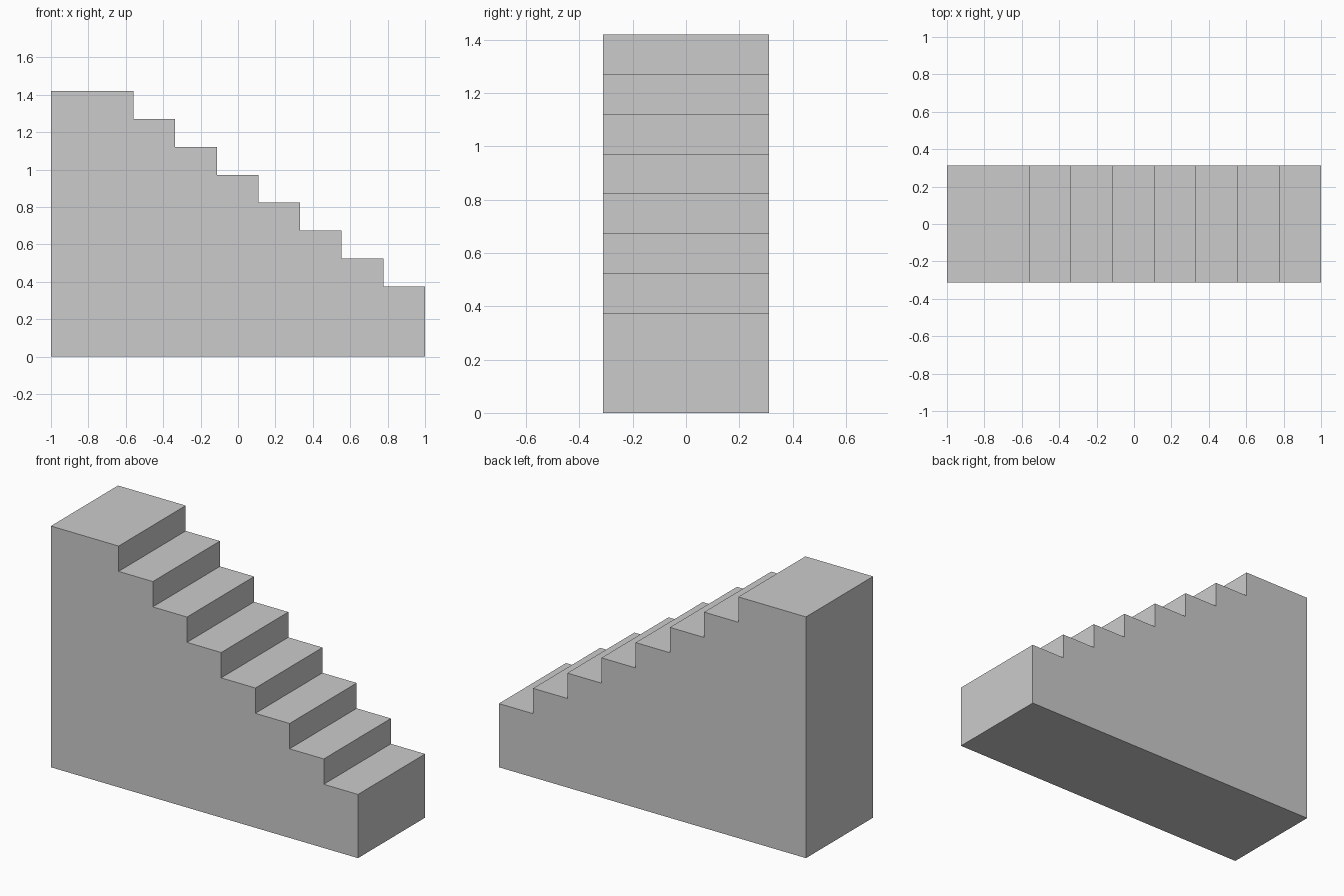
import bpy
import bmesh

if "Cube" in bpy.data.objects:
    bpy.data.objects.remove(bpy.data.objects["Cube"])

STEPS = 7
HALF_WIDTH = 0.312
LANDING_X = -0.559           # front edge of the top landing
TOP, FIRST = 1.42, 0.375     # landing height and lowest tread height
run = (1.0 - LANDING_X) / STEPS
rise = (TOP - FIRST) / STEPS

# Side profile: base, back wall, landing, then the descending steps
profile = [(1.0, 0.0), (-1.0, 0.0), (-1.0, TOP), (LANDING_X, TOP)]
for i in range(STEPS):
    z = TOP - (i + 1) * rise
    profile += [(LANDING_X + i * run, z), (LANDING_X + (i + 1) * run, z)]

# Extrude the profile across the width of the staircase
bm = bmesh.new()
side = bm.faces.new([bm.verts.new((x, -HALF_WIDTH, z)) for x, z in profile])
extruded = bmesh.ops.extrude_face_region(bm, geom=[side], use_keep_orig=True)
verts = [g for g in extruded["geom"] if isinstance(g, bmesh.types.BMVert)]
bmesh.ops.translate(bm, verts=verts, vec=(0, 2 * HALF_WIDTH, 0))
bmesh.ops.recalc_face_normals(bm, faces=bm.faces)

mesh = bpy.data.meshes.new("staircase")
bm.to_mesh(mesh)
bm.free()
bpy.context.collection.objects.link(bpy.data.objects.new("staircase", mesh))
